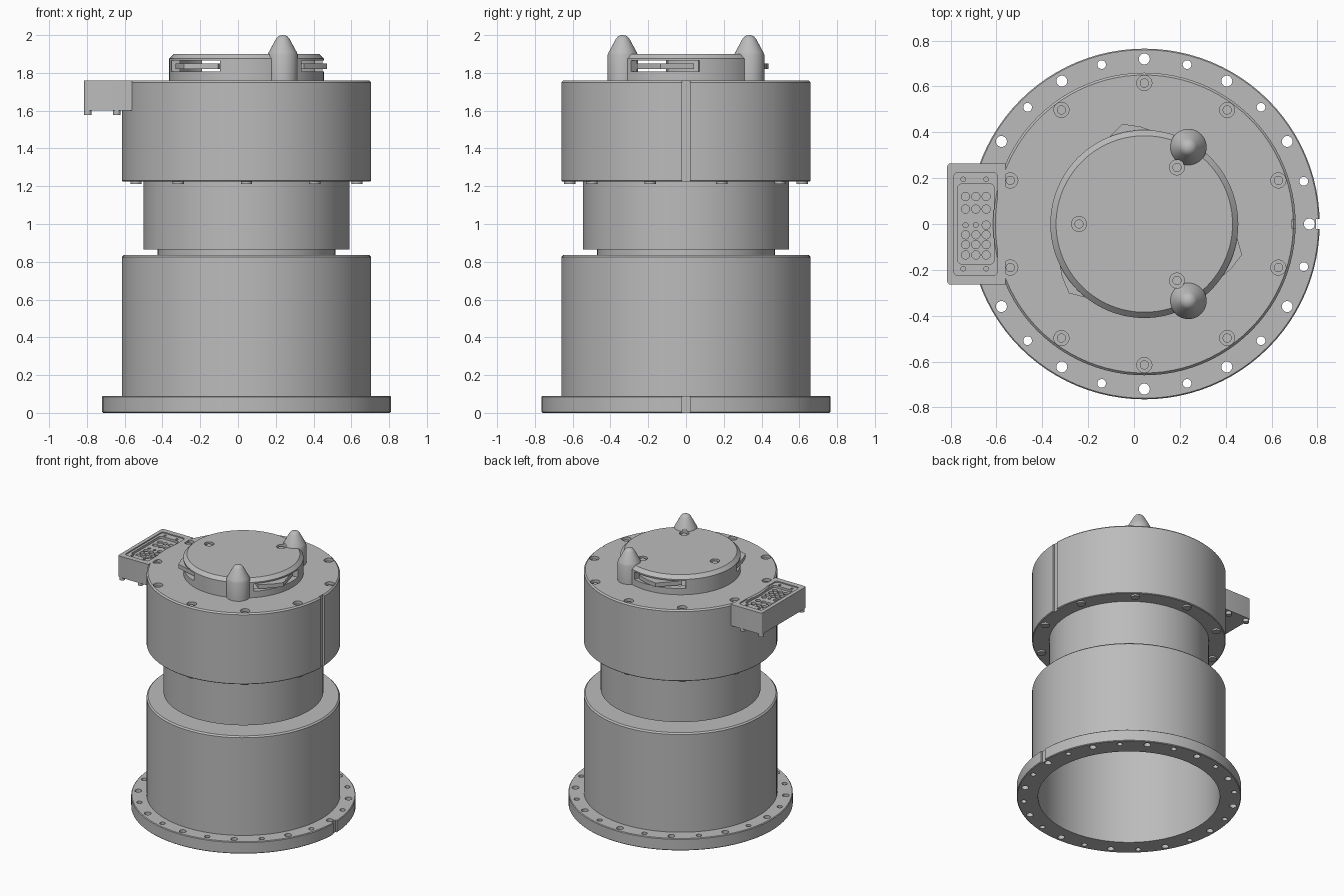
import bpy, bmesh
from math import cos, sin, radians, pi
from mathutils import Matrix, Vector

cube = bpy.data.objects.get("Cube")
if cube:
    bpy.data.objects.remove(cube, do_unlink=True)

AXIS = 0.045      # x of the turning axis
grey = bpy.data.materials.new("machined grey")
grey.use_nodes = True
GREY = (0.5, 0.5, 0.5, 1)
grey.diffuse_color = GREY
grey.node_tree.nodes["Principled BSDF"].inputs["Base Color"].default_value = GREY


def polar(r, deg):
    return AXIS + r * cos(radians(deg)), r * sin(radians(deg))


def make(name, bm):
    bmesh.ops.recalc_face_normals(bm, faces=bm.faces)
    mesh = bpy.data.meshes.new(name)
    bm.to_mesh(mesh)
    bm.free()
    mesh.materials.append(grey)
    ob = bpy.data.objects.new(name, mesh)
    bpy.context.collection.objects.link(ob)
    return ob


def lathe(name, profile, centre=(AXIS, 0), steps=96):
    """Spin a radius/height profile whose ends lie on the axis."""
    bm = bmesh.new()
    c = Vector((*centre, 0))
    vs = [bm.verts.new(c + Vector((r, 0, z))) for r, z in profile]
    es = [bm.edges.new(p) for p in zip(vs, vs[1:])]
    bmesh.ops.spin(bm, geom=vs + es, cent=c, axis=(0, 0, 1), angle=2 * pi, steps=steps)
    bmesh.ops.remove_doubles(bm, verts=bm.verts, dist=1e-5)
    return make(name, bm)


def add_cyl(bm, x, y, r, z0, z1, seg=20):
    bmesh.ops.create_cone(bm, cap_ends=True, segments=seg, radius1=r, radius2=r,
                          depth=z1 - z0, matrix=Matrix.Translation((x, y, (z0 + z1) / 2)))


def add_box(bm, x0, x1, y0, y1, z0, z1):
    mid = Matrix.Translation(((x0 + x1) / 2, (y0 + y1) / 2, (z0 + z1) / 2))
    bmesh.ops.create_cube(bm, size=1, matrix=mid @ Matrix.Diagonal((x1 - x0, y1 - y0, z1 - z0, 1)))


def add_prism(bm, pts, z0, z1):
    face = bm.faces.new([bm.verts.new((x, y, z0)) for x, y in pts])
    out = bmesh.ops.extrude_face_region(bm, geom=[face])["geom"]
    bmesh.ops.translate(bm, vec=(0, 0, z1 - z0), verts=[v for v in out if isinstance(v, bmesh.types.BMVert)])


def carve(ob, bm):
    """Subtract the closed shapes in bm from ob."""
    cutter = make("cutter", bm)
    cutter.hide_render = True
    mod = ob.modifiers.new("cut", "BOOLEAN")
    mod.operation, mod.solver, mod.object = "DIFFERENCE", "EXACT", cutter
    bpy.context.view_layer.update()
    deps = bpy.context.evaluated_depsgraph_get()
    mesh = bpy.data.meshes.new_from_object(ob.evaluated_get(deps))
    ob.modifiers.clear()
    ob.data = mesh
    bpy.data.objects.remove(cutter, do_unlink=True)


# Lower housing with hollow bore and bolting flange
housing = lathe("lower_housing", [
    (0, 0.79), (0.62, 0.79), (0.62, 0), (0.76, 0), (0.765, 0.005), (0.765, 0.085), (0.76, 0.09),
    (0.66, 0.09), (0.66, 0.825), (0.65, 0.835), (0, 0.835)])
bm = bmesh.new()
for i in range(24):
    add_cyl(bm, *polar(0.72, 15 * i), 0.019 if i % 2 else 0.024, -0.02, 0.12)
add_box(bm, 0.795, 0.9, -0.022, 0.022, -0.02, 0.12)
carve(housing, bm)

# Neck and middle ring
lathe("neck", [(0, 0.83), (0.47, 0.83), (0.47, 0.87), (0, 0.87)])
lathe("middle_ring", [(0, 0.865), (0.545, 0.865), (0.545, 1.23), (0, 1.23)])

# Upper head with counterbored bolt holes and a key groove
head = lathe("upper_head", [(0, 1.225), (0.655, 1.225), (0.66, 1.23), (0.66, 1.75), (0.65, 1.76), (0, 1.76)])
bolts = [polar(0.615, 18 + 36 * i) for i in range(10)]
bm = bmesh.new()
for x, y in bolts:
    add_cyl(bm, x, y, 0.033, 1.725, 1.80)
add_box(bm, AXIS + 0.645, 0.9, -0.02, 0.02, 1.2, 1.8)
carve(head, bm)

bm = bmesh.new()
for x, y in bolts:
    add_cyl(bm, x, y, 0.02, 1.72, 1.745)
    add_cyl(bm, x, y, 0.03, 1.213, 1.23)
make("head_bolts", bm)

# Hollow cap with three side windows
cap = lathe("cap", [(0, 1.755), (0.41, 1.755), (0.41, 1.875), (0.385, 1.90), (0, 1.90)])
bm = bmesh.new()
add_cyl(bm, AXIS, 0, 0.365, 1.80, 1.87, 96)
carve(cap, bm)
cap_bolts = [polar(0.285, a) for a in (60, 180, 300)]
bm = bmesh.new()
for start in (-45, 75, 195):
    arc = range(start, start + 60, 5)
    add_prism(bm, [polar(0.34, a) for a in arc] + [polar(0.46, a) for a in reversed(arc)], 1.807, 1.865)
for x, y in cap_bolts:
    add_cyl(bm, x, y, 0.033, 1.882, 1.95)
carve(cap, bm)
bm = bmesh.new()
for x, y in cap_bolts:
    add_cyl(bm, x, y, 0.02, 1.875, 1.892)
make("cap_bolts", bm)

# Locking blades reaching out of the windows
blade = [(0.31, -23), (0.40, -23), (0.426, -10), (0.447, 0), (0.41, 9), (0.38, 24), (0.31, 24)]
bm = bmesh.new()
for turn in (-17.5, 102.5, 222.5):
    add_prism(bm, [polar(r, turn + a) for r, a in blade], 1.82, 1.85)
make("locking_blades", bm)

# Pair of guide pins with rounded conical tips
for side, name in ((1, "back"), (-1, "front")):
    pin = lathe(name + "_guide_pin", [
        (0, 1.755), (0.08, 1.755), (0.08, 1.895), (0.074, 1.91), (0.036, 1.98),
        (0.027, 1.991), (0.014, 1.998), (0, 2.0)], (0.237, 0.335 * side), 40)
    bm = bmesh.new()
    add_cyl(bm, *polar(0.285, 60 * side), 0.033, 1.882, 2.1)
    carve(pin, bm)

# Connector box on the right side, with a recessed panel
bm = bmesh.new()
add_box(bm, -0.815, -0.56, -0.265, 0.265, 1.60, 1.76)
upright = [e for e in bm.edges if abs(e.verts[0].co.z - e.verts[1].co.z) > 0.1 and e.verts[0].co.x < -0.7]
bmesh.ops.bevel(bm, geom=upright, offset=0.015, segments=3, affect="EDGES", profile=0.5)
box = make("connector_box", bm)


def pocket(x0, x1, y, z):
    bm = bmesh.new()
    add_box(bm, x0, x1, -y, y, z, 1.8)
    edges = [e for e in bm.edges if abs(e.verts[0].co.z - e.verts[1].co.z) > 0.02]
    bmesh.ops.bevel(bm, geom=edges, offset=0.02, segments=4, affect="EDGES", profile=0.5)
    carve(box, bm)


pocket(-0.787, -0.595, 0.225, 1.752)
pocket(-0.77, -0.61, 0.175, 1.735)
bm = bmesh.new()
for x in (-0.735, -0.69, -0.645):
    for y in (0.12, 0.065, -0.005, -0.047, -0.09, -0.135):
        add_cyl(bm, x, y, 0.011 if y == -0.005 and x < -0.65 else 0.018, 1.715, 1.77, 16)
for x in (-0.745, -0.645):
    for y in (-0.195, 0.195):
        add_cyl(bm, x, y, 0.01, 1.74, 1.78, 12)
carve(box, bm)

# Small screw ends under the box
bm = bmesh.new()
for x in (-0.795, -0.642):
    for y in (-0.24, 0.24):
        add_cyl(bm, x, y, 0.02, 1.577, 1.605)
make("box_feet", bm)

# Smooth the round walls, keep edges crisp
bpy.ops.object.select_all(action="DESELECT")
for ob in bpy.context.collection.objects:
    if ob.type == "MESH" and ob.data.materials and ob.data.materials[0] == grey:
        ob.select_set(True)
        bpy.context.view_layer.objects.active = ob
bpy.ops.object.shade_smooth_by_angle(angle=radians(25))
